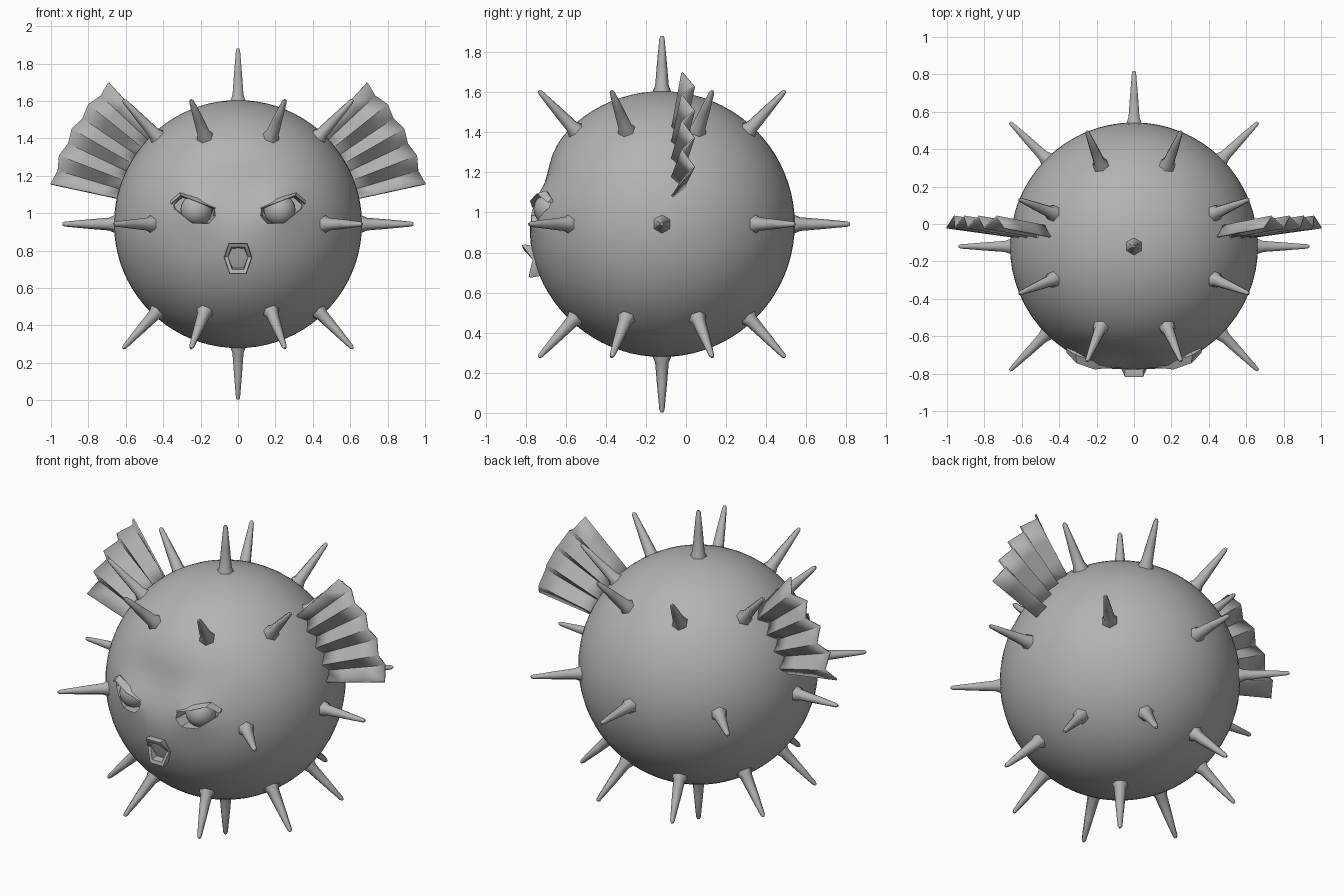
import bpy, bmesh
from math import sin, cos, radians, pi, exp, sqrt
from mathutils import Vector

cube = bpy.data.objects.get("Cube")
if cube:
    bpy.data.objects.remove(cube, do_unlink=True)

CENTRE = Vector((0, -0.12, 0.942))
RADIUS = 0.663

grey = bpy.data.materials.new("plain_grey")
grey.use_nodes = True
grey.diffuse_color = (0.45, 0.45, 0.45, 1)
grey.node_tree.nodes["Principled BSDF"].inputs["Base Color"].default_value = grey.diffuse_color


def finish(name, bm, angle=40):
    """Turn a bmesh into a smooth-shaded object."""
    bmesh.ops.recalc_face_normals(bm, faces=bm.faces[:])
    mesh = bpy.data.meshes.new(name)
    bm.to_mesh(mesh)
    bm.free()
    mesh.materials.append(grey)
    obj = bpy.data.objects.new(name, mesh)
    bpy.context.collection.objects.link(obj)
    smooth(obj, angle)
    return obj


def smooth(obj, angle):
    bpy.ops.object.select_all(action='DESELECT')
    obj.select_set(True)
    bpy.context.view_layer.objects.active = obj
    bpy.ops.object.shade_smooth_by_angle(angle=radians(angle))


def loft(bm, rings, closed=True, caps=True):
    """Bridge rows of points with quads."""
    rows = [[bm.verts.new(p) for p in ring] for ring in rings]
    n = len(rows[0])
    for a, b in zip(rows, rows[1:]):
        for i in range(n if closed else n - 1):
            j = (i + 1) % n
            bm.faces.new((a[i], a[j], b[j], b[i]))
    if caps:
        bm.faces.new(rows[0])
        bm.faces.new(rows[-1])


# Body: a ball with a dented brow and raised eye surrounds
bm = bmesh.new()
bmesh.ops.create_uvsphere(bm, u_segments=64, v_segments=40, radius=RADIUS)
for v in bm.verts:
    v.co += CENTRE
    if v.co.y < CENTRE.y - 0.2:
        x, z = v.co.x, v.co.z
        v.co.y += 0.045 * exp(-(x / 0.28) ** 2 - ((z - 1.15) / 0.15) ** 2)
        v.co.y -= 0.035 * exp(-((abs(x) - 0.21) / 0.1) ** 2 - ((z - 1.03) / 0.1) ** 2)
body = finish("body", bm)

# Eye sockets, eyeballs and brows
SOCKET = [(0.355, 1.05), (0.305, 1.095), (0.125, 1.03), (0.12, 0.985),
          (0.155, 0.945), (0.245, 0.945), (0.35, 1.025)]
BROW_TOP = [(0.36, -0.67, 1.07), (0.312, -0.7, 1.11), (0.21, -0.735, 1.08), (0.115, -0.735, 1.045)]
BROW_LIP = [(0.36, -0.69, 1.05), (0.306, -0.745, 1.095), (0.21, -0.778, 1.058), (0.12, -0.768, 1.025)]
BROW_BACK = [(0.35, -0.65, 1.045), (0.3, -0.67, 1.085), (0.21, -0.68, 1.055), (0.125, -0.7, 1.02)]

for side, s in (("left", 1), ("right", -1)):
    bm = bmesh.new()
    loft(bm, [[(s * (0.235 + (x - 0.235) * k), y, 1.02 + (z - 1.02) * k) for x, z in SOCKET]
              for y, k in ((-0.9, 1.1), (-0.64, 0.88))])
    cutter = finish("socket_cutter_" + side, bm)
    cutter.hide_render = True
    cut = body.modifiers.new("socket_" + side, 'BOOLEAN')
    cut.operation = 'DIFFERENCE'
    cut.solver = 'EXACT'
    cut.object = cutter
    bpy.context.view_layer.objects.active = body
    bpy.ops.object.modifier_apply(modifier=cut.name)
    bpy.data.objects.remove(cutter, do_unlink=True)

    bm = bmesh.new()
    bmesh.ops.create_uvsphere(bm, u_segments=24, v_segments=16, radius=0.085)
    bmesh.ops.translate(bm, verts=bm.verts[:], vec=(s * 0.222, -0.675, 1.018))
    finish("eyeball_" + side, bm)

    bm = bmesh.new()
    loft(bm, [[(s * p[0], p[1], p[2]) for p in stations]
              for stations in zip(BROW_TOP, BROW_LIP, BROW_BACK)])
    finish("brow_" + side, bm, 30)
smooth(body, 30)

# Mouth: six-sided pouting lips, flush at the corners
LIPS = [(0.05, 0.84, -0.818), (0.075, 0.765, -0.765), (0.045, 0.675, -0.785)]
LIPS += [(-x, z, y) for x, z, y in reversed(LIPS)]
bm = bmesh.new()
rings = []
for scale, push in ((0.85, 0.09), (1, 0.012), (0.96, 0), (0.72, 0.004), (0.6, 0.07)):
    rings.append([(x * scale, y + push, 0.765 + (z - 0.765) * scale) for x, z, y in LIPS])
loft(bm, rings, caps=False)
finish("mouth", bm, 30)

# Spikes: flared six-sided cones pointing out from the centre
PROFILE = [(0.61, 0.05), (0.662, 0.046), (0.69, 0.034), (0.8, 0.025), (0.927, 0.013), (0.939, 0.007)]
directions = [(0, 0, 1), (0, 0, -1), (1, 0, 0), (-1, 0, 0), (0, 1, 0)]
for sx in (1, -1):
    for sy in (1, -1):
        directions.append((sx, sy, 0))
        for sz in (1, -1):
            directions += [(sx * 0.25, sy * 0.61, sz * 0.66), (sx * 0.61, sy * 0.25, sz * 0.66)]
for n, d in enumerate(directions):
    d = Vector(d).normalized()
    turn = d.to_track_quat('Z', 'Y')
    bm = bmesh.new()
    loft(bm, [[CENTRE + turn @ Vector((r * sin(i * pi / 3), r * cos(i * pi / 3), h)) for i in range(6)]
              for h, r in PROFILE])
    finish("spike_%02d" % (n + 1), bm, 65)

# Side fins: pleated fans with a scalloped rim
PLEATS = 8
for side, s in (("left", 1), ("right", -1)):
    bm = bmesh.new()
    rows = []
    for t in (0, 0.33, 0.67, 1):
        row = []
        for i in range(PLEATS + 1):
            a = radians(47.5 - 35.4 * i / PLEATS)
            zig = -1 if i % 2 == 0 else 1
            r = 0.62 + t * (0.395 - zig * 0.01)
            y = -0.045 + 0.055 * t + zig * 0.03
            row.append((s * r * cos(a), y, CENTRE.z + r * sin(a)))
        rows.append(row)
    loft(bm, rows, closed=False, caps=False)
    fin = finish("fin_" + side, bm, 75)
    solid = fin.modifiers.new("thickness", 'SOLIDIFY')
    solid.thickness = 0.01
    solid.offset = 0
